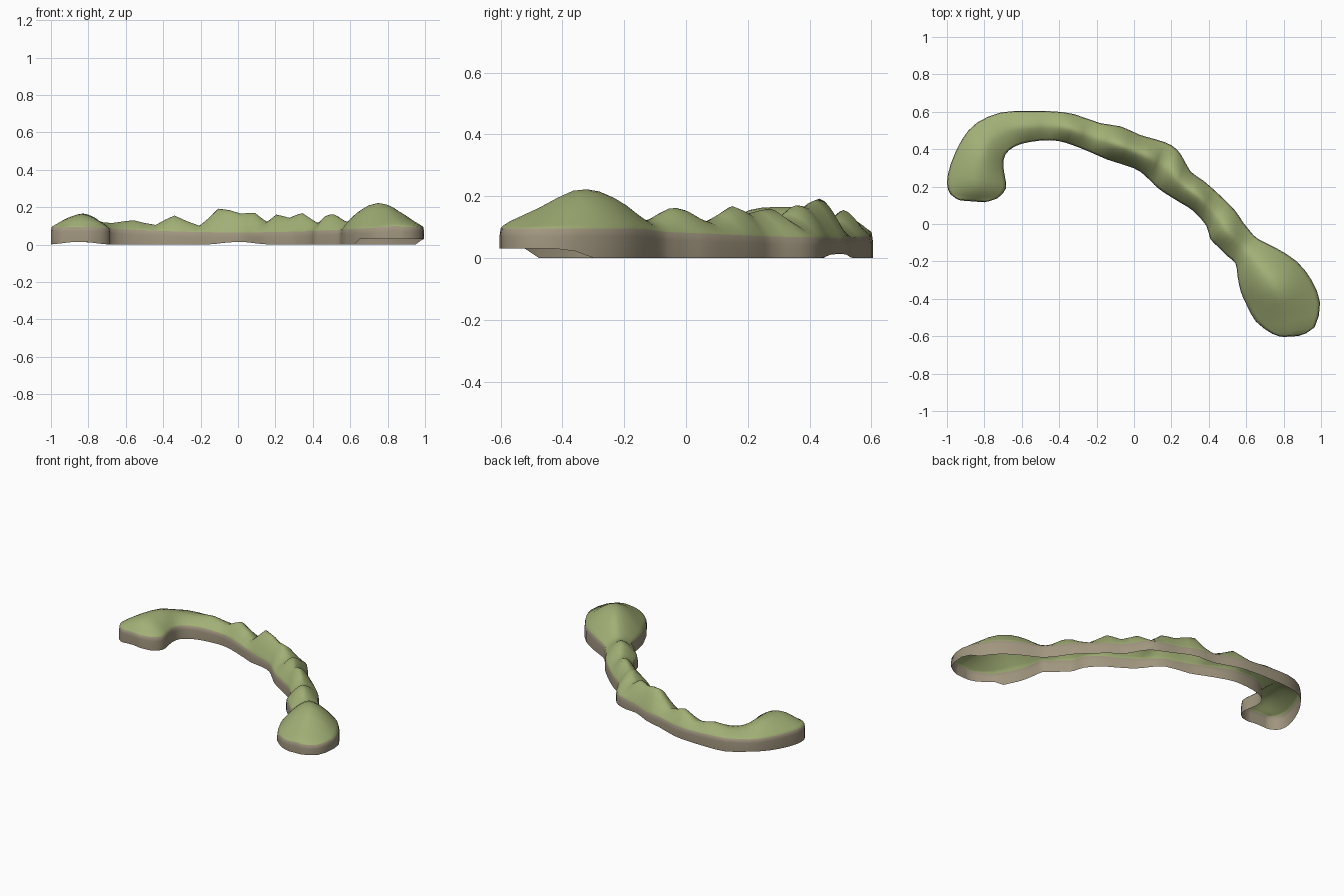
import bpy, bmesh, math

if "Cube" in bpy.data.objects:
    bpy.data.objects.remove(bpy.data.objects["Cube"])

# Stations along the ridge: outer edge x, y, inner edge x, y, crest height
STATIONS = [
    (-.93, .13, -.80, .12, .09), (-.98, .16, -.73, .14, .12),
    (-1.0, .22, -.685, .19, .155), (-.98, .32, -.69, .25, .165),
    (-.92, .45, -.70, .31, .16), (-.84, .54, -.69, .37, .13),
    (-.71, .595, -.64, .415, .115), (-.56, .603, -.56, .44, .13),
    (-.43, .60, -.45, .45, .105), (-.32, .585, -.36, .435, .155),
    (-.18, .537, -.23, .385, .10), (-.07, .52, -.14, .345, .192),
    (.03, .475, 0, .30, .165), (.12, .45, .06, .26, .17),
    (.20, .42, .11, .21, .12), (.25, .37, .16, .17, .16),
    (.30, .28, .25, .115, .143), (.37, .23, .32, .07, .168),
    (.46, .15, .39, -.01, .115),
    (.54, .07, .41, -.08, .155), (.58, .01, .45, -.12, .16),
    (.62, -.04, .50, -.17, .13), (.66, -.08, .545, -.21, .125),
    (.76, -.13, .555, -.28, .175), (.87, -.20, .57, -.36, .215),
    (.95, -.30, .60, -.43, .218), (.995, -.42, .65, -.52, .165),
    (.965, -.55, .74, -.585, .12), (.88, -.595, .80, -.60, .10),
]
SUB, ACROSS = 2, 14


def material(name, color):
    m = bpy.data.materials.new(name)
    m.diffuse_color = (*color, 1)
    m.use_nodes = True
    m.node_tree.nodes["Principled BSDF"].inputs["Base Color"].default_value = m.diffuse_color
    return m


def smooth_stations(pts):
    out = []
    n = len(pts)
    for i in range(n - 1):
        a, b, c, d = (pts[min(max(i + k, 0), n - 1)] for k in (-1, 0, 1, 2))
        for s in range(SUB):
            t = s / SUB
            out.append([q + .5 * t * (r - p + t * (2*p - 5*q + 4*r - w + t * (3*(q - r) + w - p)))
                        for p, q, r, w in zip(a, b, c, d)])
    return out + [list(pts[-1])]


def rim_height(x):
    return .065 + .03 * min(1, 1.6 * x * x)


def lower_edge(x, y):
    # Lifted at the right-hand tip, faint waves elsewhere
    if x > .65:
        return .03 * min(1, max(0, (-.3 - y) / .08))
    return .015 * max(0, math.cos(7.4 * x)) ** 3


bm = bmesh.new()

# Grassy top: domed cross-sections joined along the ridge
rows = []
for ox, oy, ix, iy, crest in smooth_stations(STATIONS):
    row = []
    for j in range(ACROSS + 1):
        t = -math.cos(math.pi * j / ACROSS) * .35 + (2 * j / ACROSS - 1) * .65
        k = (t * .975 + 1) / 2
        x, y = ox + (ix - ox) * k, oy + (iy - oy) * k
        rim = rim_height(x)
        row.append(bm.verts.new((x, y, rim + max(0, crest - rim) * (1 - abs(t) ** 1.6))))
    rows.append(row)
for a, b in zip(rows, rows[1:]):
    for j in range(ACROSS):
        bm.faces.new((a[j], a[j + 1], b[j + 1], b[j]))
bmesh.ops.recalc_face_normals(bm, faces=bm.faces)
if sum(f.normal.z for f in bm.faces) < 0:
    bmesh.ops.reverse_faces(bm, faces=bm.faces)
bm.normal_update()

# Earth wall: rim dropped to an uneven lower edge, open underneath
top = set(bm.faces)
for step in range(2):
    edges = [e for e in bm.edges if e.is_boundary]
    res = bmesh.ops.extrude_edge_only(bm, edges=edges)
    verts = [g for g in res["geom"] if isinstance(g, bmesh.types.BMVert)]
    new = set(verts)
    for v in verts:
        if step == 0:
            n = next(e.other_vert(v) for e in v.link_edges if e.other_vert(v) not in new).normal
            flat = math.hypot(n.x, n.y) or 1
            v.co.x += .004 * n.x / flat
            v.co.y += .004 * n.y / flat
            v.co.z -= .025
        else:
            v.co.z = lower_edge(v.co.x, v.co.y)
for f in bm.faces:
    f.material_index = 0 if f in top else 1
bmesh.ops.recalc_face_normals(bm, faces=bm.faces)
if sum(f.normal.z for f in top) < 0:
    bmesh.ops.reverse_faces(bm, faces=bm.faces)

mesh = bpy.data.meshes.new("curved_ridge")
bm.to_mesh(mesh)
bm.free()
mesh.materials.append(material("grass", (.36, .43, .18)))
mesh.materials.append(material("earth", (.35, .30, .21)))
ridge = bpy.data.objects.new("curved_ridge", mesh)
bpy.context.collection.objects.link(ridge)
bpy.context.view_layer.objects.active = ridge
ridge.select_set(True)
bpy.ops.object.shade_smooth_by_angle(angle=math.radians(85))
